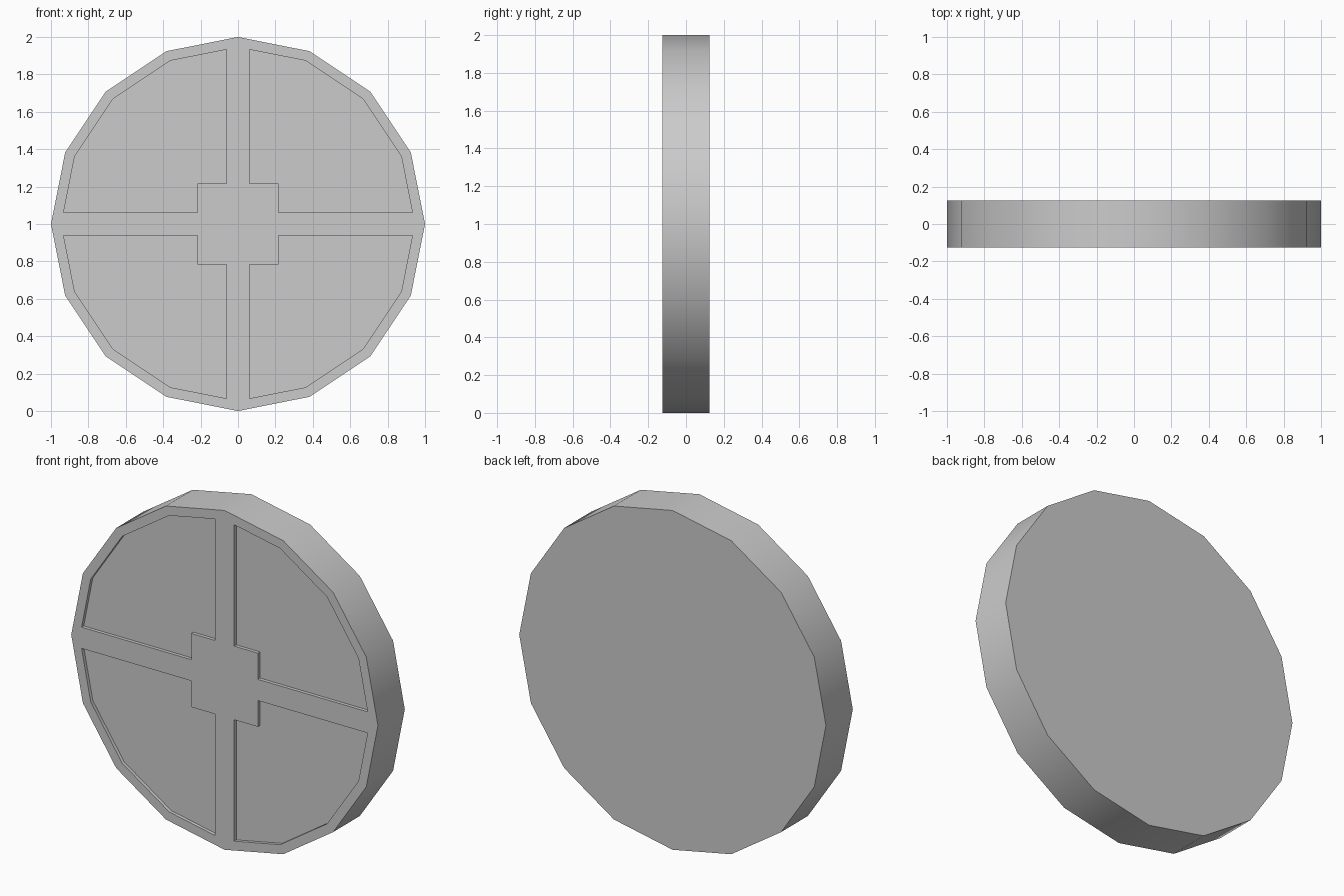
import bpy
import bmesh
from math import sin, cos, pi
from mathutils import Vector

cube = bpy.data.objects.get("Cube")
if cube:
    bpy.data.objects.remove(cube, do_unlink=True)

OUTER, INNER = 1.0, 0.945      # rim radii
SPOKE, HUB = 0.0625, 0.217     # half widths
FRONT, BACK = -0.125, 0.125
RECESS = 0.02
STEP = pi / 8

grey = bpy.data.materials.new("light_grey")
grey.use_nodes = True
colour = (0.6, 0.6, 0.6, 1)
grey.diffuse_color = colour
grey.node_tree.nodes["Principled BSDF"].inputs["Base Color"].default_value = colour


def polar(radius, i):
    return (radius * cos(i * STEP), radius * sin(i * STEP))


# One eighth of the raised frame: half a spoke, hub corner and rim segment
inner = [polar(INNER, i) for i in range(3)]
t = SPOKE / inner[1][1]
spoke_end = (INNER + t * (inner[1][0] - INNER), SPOKE)
cut = [spoke_end, (HUB, SPOKE), (HUB, HUB)]
frame = [(0, 0)] + [polar(OUTER, i) for i in range(3)] + [inner[2], inner[1]] + cut

# One quarter panel between the spokes
half = [(HUB, HUB), (HUB, SPOKE), spoke_end, inner[1], inner[2]]
panel = half + [(y, x) for x, y in half[-2:0:-1]]

bm = bmesh.new()


def add_face(points, turn):
    c, s = round(cos(turn * pi / 2)), round(sin(turn * pi / 2))
    verts = [bm.verts.new((x * c - y * s, FRONT, x * s + y * c + OUTER)) for x, y in points]
    return bm.faces.new(verts)


panels = []
for turn in range(4):
    add_face(frame, turn)
    add_face([(y, x) for x, y in reversed(frame)], turn)
    panels.append(add_face(panel, turn))
bmesh.ops.remove_doubles(bm, verts=bm.verts[:], dist=0.0005)

# Rim wall and back cap
border = [e for e in bm.edges if e.is_boundary]
made = bmesh.ops.extrude_edge_only(bm, edges=border)["geom"]
bmesh.ops.translate(bm, verts=[g for g in made if isinstance(g, bmesh.types.BMVert)],
                    vec=Vector((0, BACK - FRONT, 0)))
bmesh.ops.holes_fill(bm, edges=[e for e in bm.edges if e.is_boundary], sides=0)

# Sink the four panels
made = bmesh.ops.extrude_face_region(bm, geom=panels)["geom"]
bmesh.ops.translate(bm, verts=[g for g in made if isinstance(g, bmesh.types.BMVert)],
                    vec=Vector((0, RECESS, 0)))
bmesh.ops.delete(bm, geom=[f for f in panels if f.is_valid], context='FACES_ONLY')
bmesh.ops.recalc_face_normals(bm, faces=bm.faces[:])

mesh = bpy.data.meshes.new("spoked_disc")
bm.to_mesh(mesh)
bm.free()
mesh.materials.append(grey)
disc = bpy.data.objects.new("spoked_disc", mesh)
bpy.context.collection.objects.link(disc)

# Smooth rim, sharp caps and recess edges
bpy.context.view_layer.objects.active = disc
disc.select_set(True)
bpy.ops.object.shade_smooth_by_angle(angle=pi / 6)
